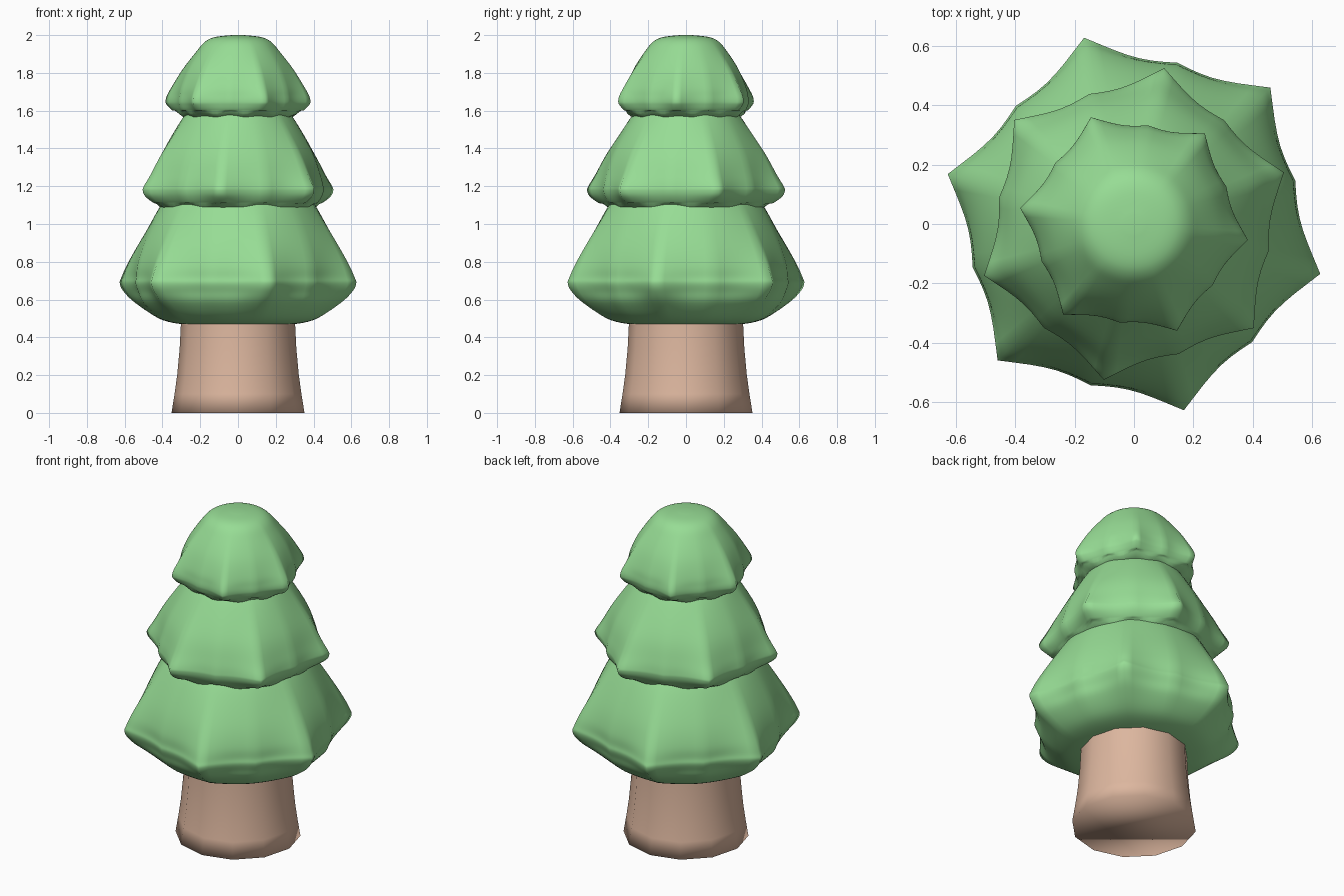
import bpy, bmesh
from math import pi, radians, cos, sin, tau
from mathutils import Vector

if "Cube" in bpy.data.objects:
    bpy.data.objects.remove(bpy.data.objects["Cube"])


def material(name, color):
    m = bpy.data.materials.new(name)
    m.use_nodes = True
    m.diffuse_color = (*color, 1)
    m.node_tree.nodes["Principled BSDF"].inputs["Base Color"].default_value = (*color, 1)
    return m


LEAF = material("leaf green", (0.31, 0.72, 0.30))
BARK = material("bark tan", (0.72, 0.47, 0.345))


def smooth_rows(rows, steps):
    """Catmull-Rom curve through profile rows."""
    p = [Vector(r) for r in rows]
    p = [p[0]] + p + [p[-1]]
    out = []
    for a, b, c, d in zip(p, p[1:], p[2:], p[3:]):
        for i in range(steps):
            t = i / steps
            out.append(b + (c - a) * t / 2 + (2 * a - 5 * b + 4 * c - d) * t * t / 2
                       + (3 * b - a - 3 * c + d) * t ** 3 / 2)
    return out + [p[-1]]


def loft(name, rings, mat):
    """Skin closed rings and cap both ends."""
    bm = bmesh.new()
    loops = [[bm.verts.new(co) for co in ring] for ring in rings]
    n = len(loops[0])
    for lo, hi in zip(loops, loops[1:]):
        for i in range(n):
            j = (i + 1) % n
            bm.faces.new((lo[i], lo[j], hi[j], hi[i]))
    bm.faces.new(loops[0][::-1])
    bm.faces.new(loops[-1])
    bmesh.ops.recalc_face_normals(bm, faces=bm.faces)
    for f in bm.faces:
        f.smooth = True
    me = bpy.data.meshes.new(name)
    bm.to_mesh(me)
    bm.free()
    me.materials.append(mat)
    ob = bpy.data.objects.new(name, me)
    bpy.context.collection.objects.link(ob)
    return ob


def tier(name, turn, rows, sag):
    """Pillowy six-pointed skirt; rows hold height, tip radius, pointedness."""
    n = 84
    rings = []
    for z, r, point in smooth_rows(rows, 5):
        ring = []
        for i in range(n):
            a = tau * i / n
            u = abs((a / (pi / 3)) % 1 - 0.5) * 2      # 0 mid side, 1 at the tip
            side = cos(pi / 6) / cos(u * pi / 6) - 0.03 * sin(pi * u)
            rad = r * (1 - max(point, 0) * (1 - side))
            drop = sag * max(point, 0) * cos(12 * a) * (1 if z < rows[3][0] else 0)
            ang = a + radians(turn)
            ring.append((rad * cos(ang), rad * sin(ang), z + drop))
        rings.append(ring)
    return loft(name, rings, LEAF)


# Foliage tiers, each turned against the one below
tier("lower_foliage", 45, [
    (0.47, 0.20, 0), (0.47, 0.30, 0), (0.50, 0.43, 0.2), (0.58, 0.56, 0.6),
    (0.64, 0.625, 0.95), (0.685, 0.648, 1), (0.72, 0.638, 0.95), (0.79, 0.605, 0.7),
    (0.91, 0.535, 0.4), (1.09, 0.42, 0.1), (1.18, 0.35, 0)], 0)
tier("middle_foliage", 19, [
    (1.10, 0.20, 0), (1.07, 0.34, 0.2), (1.075, 0.40, 0.4), (1.11, 0.47, 0.7),
    (1.145, 0.518, 0.95), (1.175, 0.533, 1), (1.20, 0.527, 0.95), (1.26, 0.49, 0.7),
    (1.38, 0.422, 0.4), (1.55, 0.305, 0.1), (1.62, 0.25, 0)], 0.015)
tier("upper_foliage", 52, [
    (1.59, 0.15, 0), (1.565, 0.25, 0.2), (1.57, 0.30, 0.4), (1.60, 0.35, 0.7),
    (1.63, 0.38, 0.95), (1.65, 0.387, 1), (1.68, 0.38, 0.95), (1.73, 0.352, 0.7),
    (1.82, 0.295, 0.4), (1.91, 0.225, 0.15), (1.965, 0.175, 0.05), (1.99, 0.12, 0),
    (2.0, 0.03, 0)], 0.015)

# Flared trunk
trunk_rows = [(0, 0.352), (0.1, 0.336), (0.2, 0.322), (0.34, 0.309), (0.46, 0.303), (0.6, 0.30)]
loft("trunk", [[(r * cos(tau * i / 12), r * sin(tau * i / 12), z) for i in range(12)]
               for z, r in trunk_rows], BARK)
